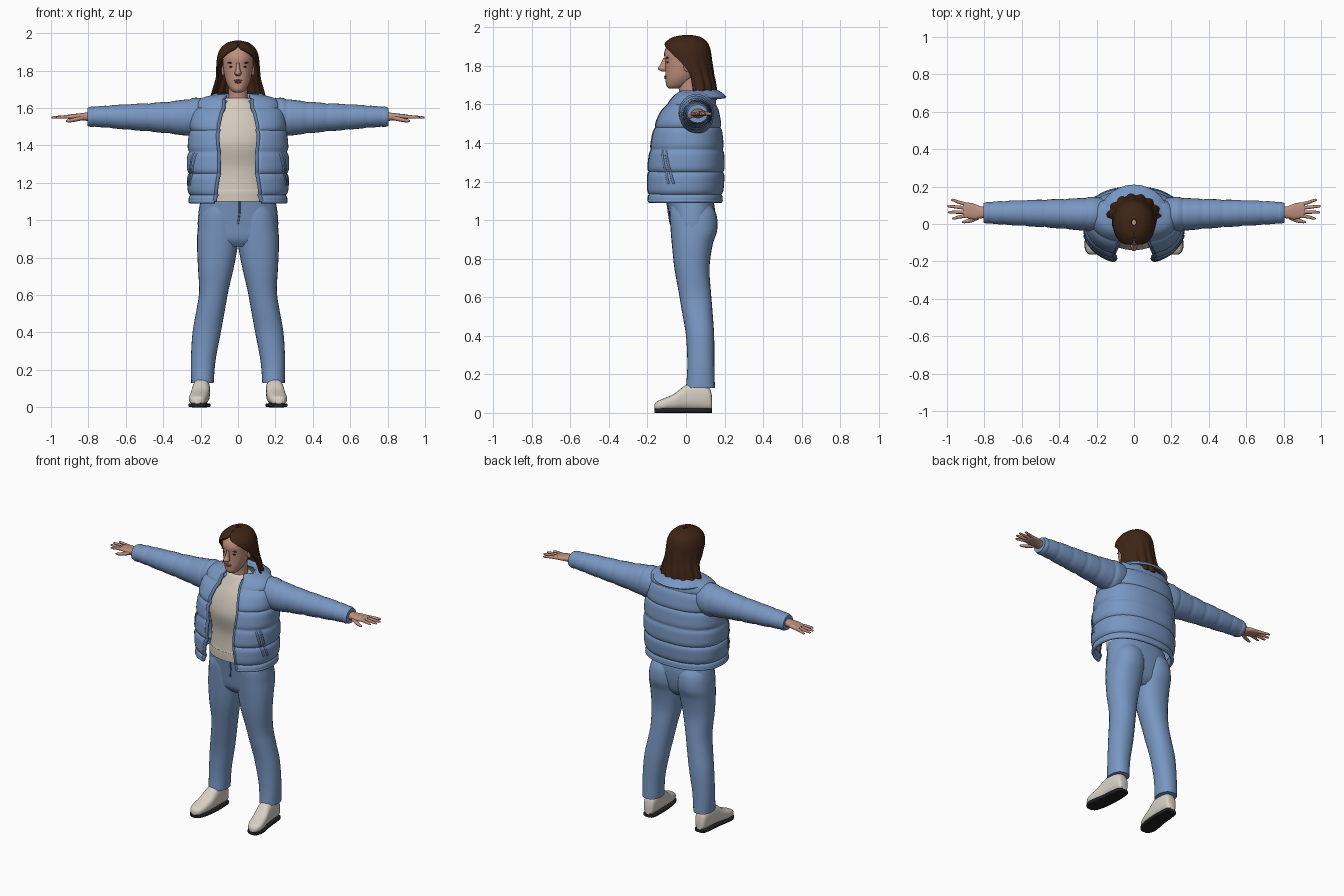
import bpy, bmesh
from math import sin, cos, pi, asin

if "Cube" in bpy.data.objects:
    bpy.data.objects.remove(bpy.data.objects["Cube"])


def material(name, rgb):
    m = bpy.data.materials.new(name)
    m.use_nodes = True
    m.diffuse_color = (*rgb, 1)
    m.node_tree.nodes["Principled BSDF"].inputs["Base Color"].default_value = (*rgb, 1)
    return m


BLUE = material("denim blue", (0.19, 0.31, 0.54))
TRIM = material("dark blue trim", (0.12, 0.2, 0.36))
CREAM = material("cream knit", (0.66, 0.59, 0.51))
LEATHER = material("pale leather", (0.68, 0.63, 0.56))
SOLE = material("black rubber", (0.015, 0.015, 0.015))
SKIN = material("skin", (0.52, 0.28, 0.21))
LIPS = material("lips", (0.36, 0.13, 0.11))
HAIR = material("brown hair", (0.05, 0.018, 0.008))


def finish(name, bm, mat, thick=0):
    bmesh.ops.recalc_face_normals(bm, faces=bm.faces)
    me = bpy.data.meshes.new(name)
    bm.to_mesh(me)
    bm.free()
    me.materials.append(mat)
    ob = bpy.data.objects.new(name, me)
    bpy.context.collection.objects.link(ob)
    if thick:
        mod = ob.modifiers.new("thickness", "SOLIDIFY")
        mod.thickness, mod.offset = thick, 0
    bpy.ops.object.select_all(action="DESELECT")
    ob.select_set(True)
    bpy.context.view_layer.objects.active = ob
    bpy.ops.object.shade_smooth_by_angle(angle=0.8)
    return ob


def smooth_rows(rows, steps):
    """Catmull-Rom interpolation between rows of numbers."""
    out = []
    for i in range(len(rows) - 1):
        a, b, c, d = (rows[max(i - 1, 0)], rows[i], rows[i + 1], rows[min(i + 2, len(rows) - 1)])
        for s in range(steps):
            t = s / steps
            out.append([q + t / 2 * (r - p + t * (2 * p - 5 * q + 4 * r - w + t * (3 * q - p - 3 * r + w)))
                        for p, q, r, w in zip(a, b, c, d)])
    return out + [list(rows[-1])]


def skin_grid(name, grid, mat, closed=True, thick=0):
    bm = bmesh.new()
    vs = [[bm.verts.new(p) for p in row] for row in grid]
    n = len(vs[0])
    for a, b in zip(vs, vs[1:]):
        for j in range(n if closed else n - 1):
            k = (j + 1) % n
            bm.faces.new((a[j], a[k], b[k], b[j]))
    if closed:
        bm.faces.new(vs[0])
        bm.faces.new(vs[-1])
    return finish(name, bm, mat, thick)


def power(v, e):
    return abs(v) ** e * (1 if v >= 0 else -1)


def loft(name, rows, mat, axis="z", side=1, e=1.0, steps=6, n=28, pinch=None):
    """Rows: position along the axis, then min and max of the two other axes."""
    grid = []
    for a, u0, u1, v0, v1 in smooth_rows(rows, steps):
        s = pinch(a) if pinch else 1
        ring = []
        for j in range(n):
            t = 2 * pi * j / n
            u = (u0 + u1) / 2 + (u1 - u0) / 2 * s * power(cos(t), e)
            v = (v0 + v1) / 2 + (v1 - v0) / 2 * s * power(sin(t), e)
            x, y, z = {"x": (a, u, v), "y": (u, a, v), "z": (u, v, a)}[axis]
            ring.append((x * side, y, z))
        grid.append(ring)
    return skin_grid(name, grid, mat)


def ball(name, centre, radii, mat):
    bm = bmesh.new()
    bmesh.ops.create_uvsphere(bm, u_segments=16, v_segments=10, radius=1)
    for v in bm.verts:
        v.co = [c + r * p for c, r, p in zip(centre, radii, v.co)]
    return finish(name, bm, mat)


def tube(name, pts, r, mat):
    cu = bpy.data.curves.new(name, "CURVE")
    cu.dimensions, cu.bevel_depth, cu.bevel_resolution, cu.use_fill_caps = "3D", r, 2, True
    sp = cu.splines.new("POLY")
    sp.points.add(len(pts) - 1)
    for p, co in zip(sp.points, pts):
        p.co = (*co, 1)
    cu.materials.append(mat)
    bpy.context.collection.objects.link(bpy.data.objects.new(name, cu))


def quilt(start, period, depth):
    return lambda a: 1 - depth * (1 - abs(sin(pi * (a - start) / period))) ** 3


# Jacket body: open shell, rows are z, half width, front, back, half opening
ROUND = 0.85
jacket = smooth_rows([(1.10, .255, -.205, .18, .125), (1.18, .262, -.205, .188, .115),
                      (1.27, .264, -.2, .192, .103), (1.37, .262, -.188, .188, .105),
                      (1.47, .254, -.17, .178, .11), (1.55, .245, -.135, .165, .095),
                      (1.605, .225, -.09, .15, .08), (1.645, .19, -.055, .135, .075),
                      (1.665, .11, -.025, .11, .06)], 10)
body_quilt = quilt(1.135, .115, .05)


def jacket_point(row, t, out=0):
    z, rx, yf, yb, _ = row
    s = body_quilt(z) + out
    return (rx * s * power(sin(t), ROUND), (yf + yb) / 2 - (yb - yf) / 2 * s * power(cos(t), ROUND), z)


def edge_angle(row):
    return asin((row[4] / row[1]) ** (1 / ROUND))


grid = []
for row in jacket:
    t0 = edge_angle(row)
    grid.append([jacket_point(row, t0 + (2 * pi - 2 * t0) * j / 60) for j in range(61)])
skin_grid("jacket_body", grid, BLUE, closed=False, thick=.018)

# Jacket hem, zip edges and slanted pockets
t0 = edge_angle(jacket[0])
tube("jacket_hem", [jacket_point(jacket[0], t0 + (2 * pi - 2 * t0) * j / 60) for j in range(61)], .011, BLUE)
for side in (1, -1):
    tube("zip_edge", [jacket_point(r, side * edge_angle(r)) for r in jacket[:70]], .011, TRIM)
    pocket = [r for r in jacket if 1.18 < r[0] < 1.36]
    for shift in (0, .13):
        tube("pocket_trim", [jacket_point(r, side * (1.22 + shift - .3 * i / len(pocket)), .02)
                             for i, r in enumerate(pocket)], .008, TRIM)

# Folded collar lying on the shoulders
grid = []
for r, z, drop in smooth_rows([(.085, 1.65, .05), (.105, 1.672, .05), (.145, 1.662, .06), (.18, 1.635, .075)], 4):
    ring = []
    for j in range(41):
        t = .6 + (2 * pi - 1.2) * j / 40
        ring.append((r * sin(t), .04 - .92 * r * cos(t), z - drop * max(0, cos(t))))
    grid.append(ring)
skin_grid("collar", grid, BLUE, closed=False, thick=.014)

# Shirt with hem band and neckline
loft("shirt", [(1.10, -.195, .195, -.125, .13), (1.155, -.195, .195, -.125, .13), (1.165, -.19, .19, -.118, .13),
               (1.28, -.185, .185, -.115, .13), (1.41, -.195, .195, -.14, .14), (1.52, -.18, .18, -.115, .13),
               (1.60, -.13, .13, -.075, .11), (1.645, -.08, .08, -.05, .09), (1.655, -.06, .06, -.038, .08)], CREAM)

for side in (1, -1):
    # Quilted sleeve and cuff
    loft("sleeve", [(.12, -.03, .13, 1.48, 1.635), (.22, -.04, .145, 1.445, 1.655), (.3, -.033, .138, 1.455, 1.643),
                    (.45, -.02, .132, 1.472, 1.628), (.6, -.01, .127, 1.485, 1.62), (.72, -.002, .122, 1.496, 1.612),
                    (.785, .005, .115, 1.502, 1.605)], BLUE, "x", side, steps=12, pinch=quilt(.26, .108, .06))
    loft("cuff", [(.77, .004, .116, 1.5, 1.606), (.785, .002, .118, 1.498, 1.608), (.805, .008, .112, 1.505, 1.6)],
         BLUE, "x", side)
    # Hand with four fingers and a thumb
    loft("palm", [(.77, .035, .09, 1.525, 1.58), (.82, .03, .095, 1.533, 1.575), (.86, .025, .11, 1.538, 1.57),
                  (.9, .035, .115, 1.54, 1.566), (.915, .045, .108, 1.545, 1.562)], SKIN, "x", side, e=.8)
    for y0, y1, tip in ((.045, .03, .972), (.064, .063, .995), (.084, .095, .998), (.104, .128, .978)):
        loft("finger", [(.89, y0 - .01, y0 + .01, 1.543, 1.564), (.935, (y0 + y1) / 2 - .009, (y0 + y1) / 2 + .009, 1.543, 1.561),
                        (tip - .01, y1 - .007, y1 + .007, 1.543, 1.556), (tip, y1 - .003, y1 + .003, 1.546, 1.552)],
             SKIN, "x", side, n=12)
    loft("thumb", [(.83, .025, .055, 1.535, 1.56), (.87, .008, .034, 1.527, 1.55), (.905, .004, .02, 1.523, 1.54),
                   (.92, .006, .013, 1.527, 1.535)], SKIN, "x", side, n=12)
    # Trouser leg
    loft("trouser_leg", [(.13, .13, .25, .0, .15), (.25, .12, .252, .007, .147), (.4, .092, .243, .0, .146),
                         (.52, .07, .222, -.02, .138), (.62, .052, .208, -.037, .13), (.75, .022, .214, -.06, .122),
                         (.87, .0, .219, -.073, .138), (.95, -.005, .216, -.08, .162), (1.03, .0, .205, -.085, .158),
                         (1.08, .02, .18, -.08, .13)], BLUE, "z", side, e=.9)
    # Boot with black sole
    boot = [(.136, .17, .215, .02, .08), (.12, .155, .23, .015, .13), (.06, .15, .24, .015, .155),
            (.0, .15, .245, .015, .145), (-.06, .155, .256, .015, .1), (-.115, .165, .262, .015, .075),
            (-.15, .18, .252, .015, .06), (-.163, .2, .235, .02, .045)]
    loft("boot", boot, LEATHER, "y", side, e=.75)
    loft("boot_sole", [(y, a - .003, b + .003, 0, .022) for y, a, b, _, _ in boot], SOLE, "y", side, e=.4)
    # Eye, brow and ear
    ball("eye", (side * .034, -.093, 1.82), (.014, .009, .005), HAIR)
    ball("eyebrow", (side * .035, -.096, 1.842), (.021, .008, .004), HAIR)
    ball("ear", (side * .079, .005, 1.8), (.01, .018, .03), SKIN)

# Hips and fly
loft("trouser_hips", [(.86, -.12, .12, -.04, .09), (.9, -.2, .2, -.068, .125), (.97, -.215, .215, -.08, .145),
                      (1.05, -.21, .21, -.092, .15), (1.12, -.198, .198, -.103, .14)], BLUE, e=.85)
tube("fly_seam", [(.008, -.098, 1.1), (.008, -.09, 1.04), (0, -.08, .98)], .005, TRIM)

# Neck and head
loft("neck", [(1.6, -.07, .07, -.04, .08), (1.66, -.052, .052, -.036, .07), (1.74, -.05, .05, -.045, .065)], SKIN)
loft("head", [(1.683, -.02, .02, -.088, -.045), (1.697, -.04, .04, -.102, .0), (1.73, -.06, .06, -.106, .04),
              (1.77, -.072, .072, -.107, .07), (1.82, -.08, .08, -.108, .09), (1.87, -.081, .081, -.113, .1),
              (1.912, -.07, .07, -.092, .085), (1.94, -.035, .035, -.05, .05)], SKIN, e=.95)
loft("nose", [(1.77, -.01, .01, -.122, -.09), (1.785, -.018, .018, -.146, -.09), (1.81, -.011, .011, -.132, -.09),
              (1.842, -.008, .008, -.116, -.09)], SKIN, n=16)
ball("upper_lip", (0, -.103, 1.747), (.023, .011, .005), LIPS)
ball("lower_lip", (0, -.102, 1.738), (.02, .012, .006), LIPS)

# Shoulder-length hair, open at the face, wavier toward the ends
grid = []
for z, rx, yf, yb, t0 in smooth_rows([(1.625, .135, -.08, .15, 1.75), (1.66, .138, -.09, .153, 1.65),
                                      (1.71, .126, -.09, .147, 1.6), (1.76, .114, -.095, .138, 1.55),
                                      (1.82, .11, -.115, .13, 1.3), (1.87, .106, -.122, .124, .88),
                                      (1.9, .097, -.118, .116, .5), (1.922, .083, -.1, .103, .12),
                                      (1.945, .053, -.064, .073, 0), (1.955, .012, -.008, .025, 0)], 6):
    t0, wave, ring = max(t0, 0), .045 * min(1, max(0, (1.86 - z) / .2)), []
    for j in range(97):
        t = t0 + (2 * pi - 2 * t0) * j / 96
        s = 1 + wave * cos(15 * t + 12 * z)
        ring.append((rx * s * sin(t), (yf + yb) / 2 - (yb - yf) / 2 * s * cos(t), z))
    grid.append(ring)
skin_grid("hair", grid, HAIR, closed=False, thick=.012)
